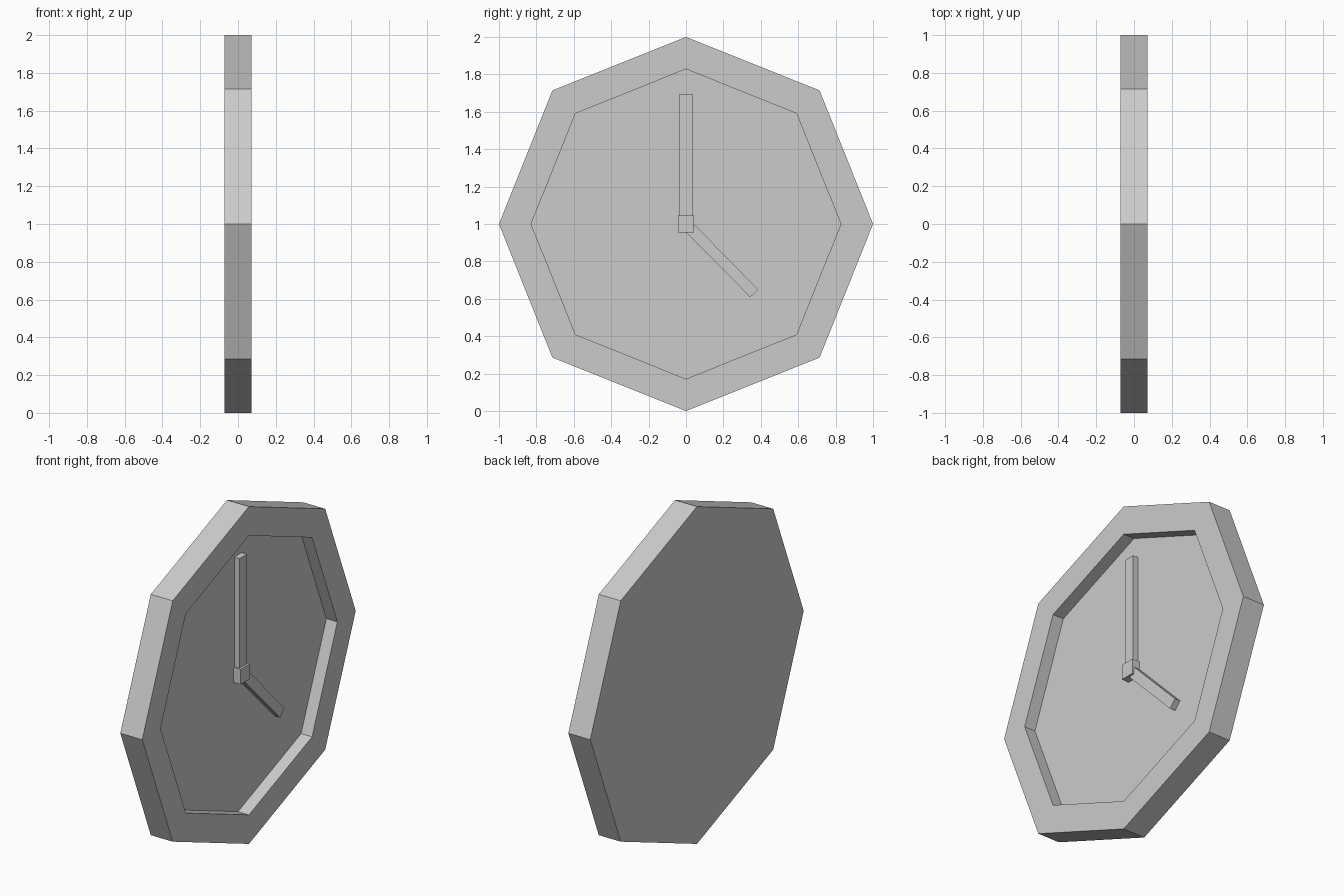
import bpy, bmesh, math
from mathutils import Matrix

if "Cube" in bpy.data.objects:
    bpy.data.objects.remove(bpy.data.objects["Cube"])

HALF = 0.072   # half thickness of the case
DIAG = 0.714   # diagonal corner offset relative to the radius


def octagon(bm, r, x):
    pts = []
    for i in range(8):
        a = math.radians(45 * i)
        c, s = math.cos(a), math.sin(a)
        k = r if i % 2 == 0 else r * DIAG * math.sqrt(2)
        pts.append(bm.verts.new((x, k * c, 1 + k * s)))
    return pts


def add_object(name, bm):
    bmesh.ops.recalc_face_normals(bm, faces=bm.faces)
    mesh = bpy.data.meshes.new(name)
    bm.to_mesh(mesh)
    bm.free()
    obj = bpy.data.objects.new(name, mesh)
    bpy.context.collection.objects.link(obj)
    return obj


# Case: back plate, outer wall, front rim, recess wall and dial as one shell
bm = bmesh.new()
rings = [octagon(bm, 1.0, -HALF), octagon(bm, 1.0, HALF),
         octagon(bm, 0.828, HALF), octagon(bm, 0.828, 0.0)]
for a, b in zip(rings, rings[1:]):
    for i in range(8):
        j = (i + 1) % 8
        bm.faces.new((a[i], a[j], b[j], b[i]))
bm.faces.new(rings[0])
bm.faces.new(rings[-1])
add_object("clock_case", bm)


def bar(name, depth, width, start, end, angle=0):
    """Box on the dial, running along local z from start to end, turned about x."""
    bm = bmesh.new()
    bmesh.ops.create_cube(bm, size=1, matrix=(
        Matrix.Translation((0, 0, 1))
        @ Matrix.Rotation(math.radians(angle), 4, 'X')
        @ Matrix.Translation((depth / 2, 0, (start + end) / 2))
        @ Matrix.Diagonal((depth, width, end - start, 1))))
    return add_object(name, bm)


# Hands and centre hub
bar("minute_hand", 0.035, 0.07, 0.0, 0.695)
bar("hour_hand", 0.036, 0.06, 0.0, 0.52, -135.5)
bar("hub", 0.048, 0.088, -0.045, 0.045)
